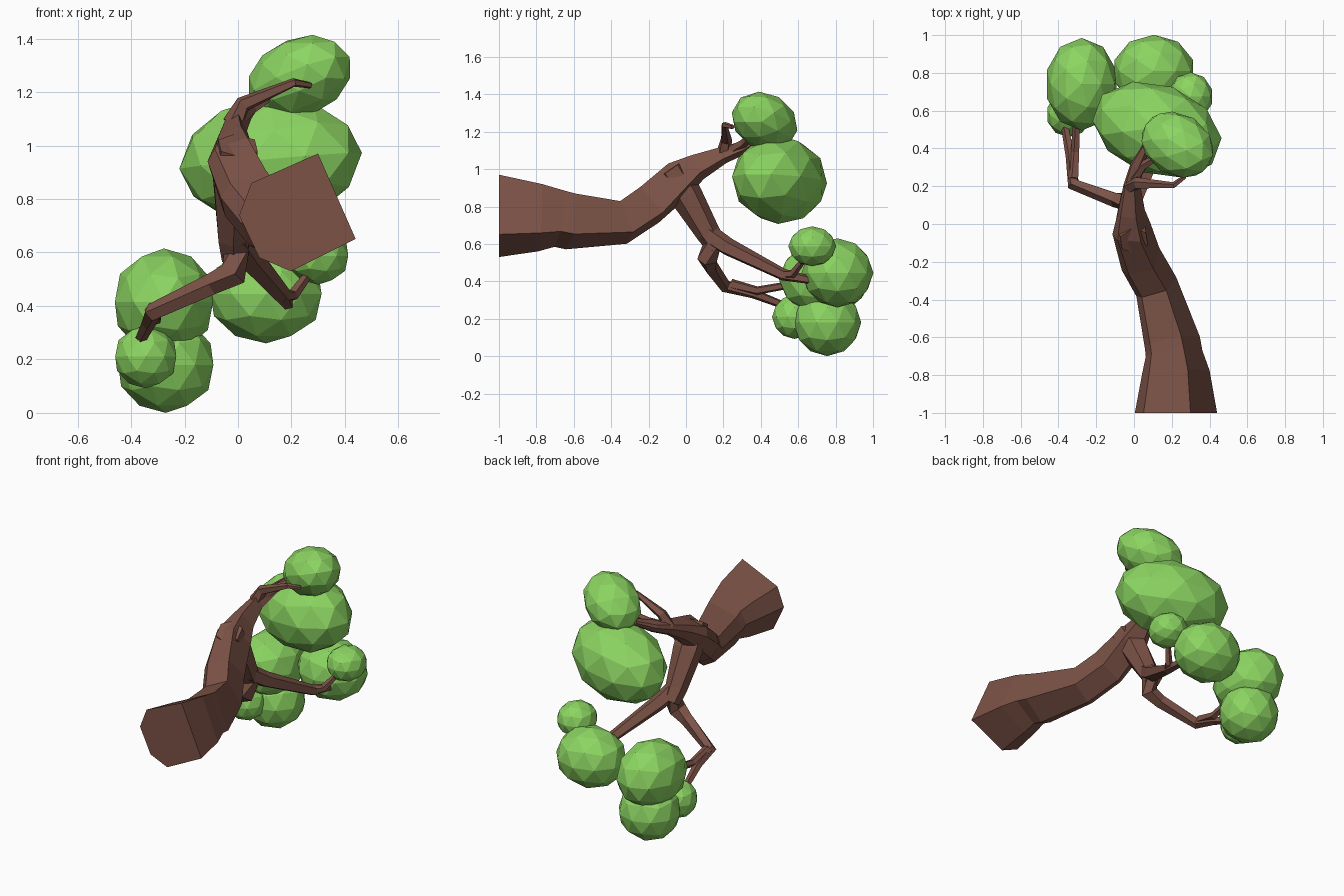
import bpy, bmesh
from math import radians, sin, cos, pi
from mathutils import Vector

if "Cube" in bpy.data.objects:
    bpy.data.objects.remove(bpy.data.objects["Cube"])


def material(name, col):
    m = bpy.data.materials.new(name)
    m.diffuse_color = (*col, 1)
    m.use_nodes = True
    m.node_tree.nodes["Principled BSDF"].inputs["Base Color"].default_value = m.diffuse_color
    return m


BARK = material("bark", (0.2, 0.085, 0.062))
LEAF = material("leaf", (0.26, 0.66, 0.12))
Z = Vector((0, 0, 1))


def ngon(n):
    return [(cos(2 * pi * (i + 0.5) / n), sin(2 * pi * (i + 0.5) / n)) for i in range(n)]


def limb(name, path, profile, start=None):
    """Loft a faceted profile along (x, y, z, radius) points."""
    pts = [Vector(p[:3]) for p in path]
    bm = bmesh.new()
    rings = []
    for i, p in enumerate(pts):
        a = (p - pts[i - 1]).normalized() if i else Vector()
        b = (pts[i + 1] - p).normalized() if i < len(pts) - 1 else Vector()
        d = (a + b).normalized()
        if i == 0 and start:
            d = Vector(start)
        side = d.cross(Z).normalized()
        up = side.cross(d)
        r = path[i][3]
        rings.append([bm.verts.new(p + side * u * r + up * v * r) for u, v in profile])
    n = len(profile)
    for r0, r1 in zip(rings, rings[1:]):
        for k in range(n):
            bm.faces.new((r0[k], r0[(k + 1) % n], r1[(k + 1) % n], r1[k]))
    bm.faces.new(rings[0])
    bm.faces.new(rings[-1])
    bmesh.ops.recalc_face_normals(bm, faces=bm.faces[:])
    me = bpy.data.meshes.new(name)
    bm.to_mesh(me)
    bm.free()
    me.materials.append(BARK)
    ob = bpy.data.objects.new(name, me)
    bpy.context.collection.objects.link(ob)


def foliage(name, loc, radii, rot=(0, 0, 0)):
    bpy.ops.mesh.primitive_ico_sphere_add(subdivisions=2, radius=1, location=loc,
                                          rotation=[radians(a) for a in rot])
    ob = bpy.context.object
    ob.name = name
    ob.scale = radii
    ob.data.materials.append(LEAF)


# trunk with irregular six-sided base, bending up into the upper limb
TRUNK = [(.36, 1), (1, -.45), (-.1, -1), (-.64, -.77), (-.98, -.05), (-.77, .5)]
limb("trunk", [(.22, -1, .75, .22), (.22, -.78, .74, .18), (.21, -.68, .735, .152),
               (.20, -.62, .72, .15), (.12, -.34, .715, .118), (.04, -.2, .81, .116),
               (-.012, -.04, .945, .105), (-.015, .06, 1.01, .072), (-.012, .2, 1.075, .045),
               (.015, .31, 1.115, .035), (.07, .42, 1.17, .02)], TRUNK, (0, 1, 0))

# lower limb dropping from the fork
limb("lower_limb", [(0, -.09, 1.0, .08), (-.015, .0, .86, .088), (-.015, .12, .655, .065),
                    (-.01, .17, .58, .055)], ngon(6))

# left branch and its two twigs
limb("left_branch", [(0, .15, .62, .05), (-.02, .115, .52, .055), (-.10, .13, .48, .042),
                     (-.32, .21, .375, .035), (-.335, .36, .335, .027),
                     (-.37, .54, .265, .02)], ngon(5))
limb("left_twig", [(-.32, .24, .385, .03), (-.31, .38, .35, .024), (-.3, .6, .39, .02)], ngon(5))

# right branch and its twig
limb("right_branch", [(-.01, .11, .66, .055), (.04, .22, .585, .05), (.17, .52, .435, .033),
                      (.19, .7, .40, .02)], ngon(5))
limb("right_twig", [(.16, .5, .435, .025), (.205, .57, .44, .023), (.28, .65, .54, .015)], ngon(5))

# upper twigs
limb("upper_twig", [(-.02, .2, 1.08, .04), (.02, .215, 1.155, .032), (.21, .205, 1.236, .017),
                    (.27, .25, 1.225, .012)], ngon(5))
limb("crown_twig", [(0, .24, 1.1, .03), (.05, .31, 1.14, .025), (.15, .37, 1.2, .015)], ngon(5))

# foliage clumps
foliage("foliage_top", (.23, .42, 1.255), (.215, .165, .148), (0, -22, -32))
foliage("foliage_large", (.122, .5, .943), (.355, .24, .237), (0, -5, -20))
foliage("foliage_right", (.105, .81, .445), (.218, .192, .185))
foliage("foliage_small_right", (.3, .675, .587), (.118, .128, .107))
foliage("foliage_left_upper", (-.277, .74, .415), (.193, .245, .2))
foliage("foliage_left_lower", (-.27, .755, .18), (.187, .182, .18))
foliage("foliage_small_left", (-.345, .58, .21), (.12, .12, .118))
